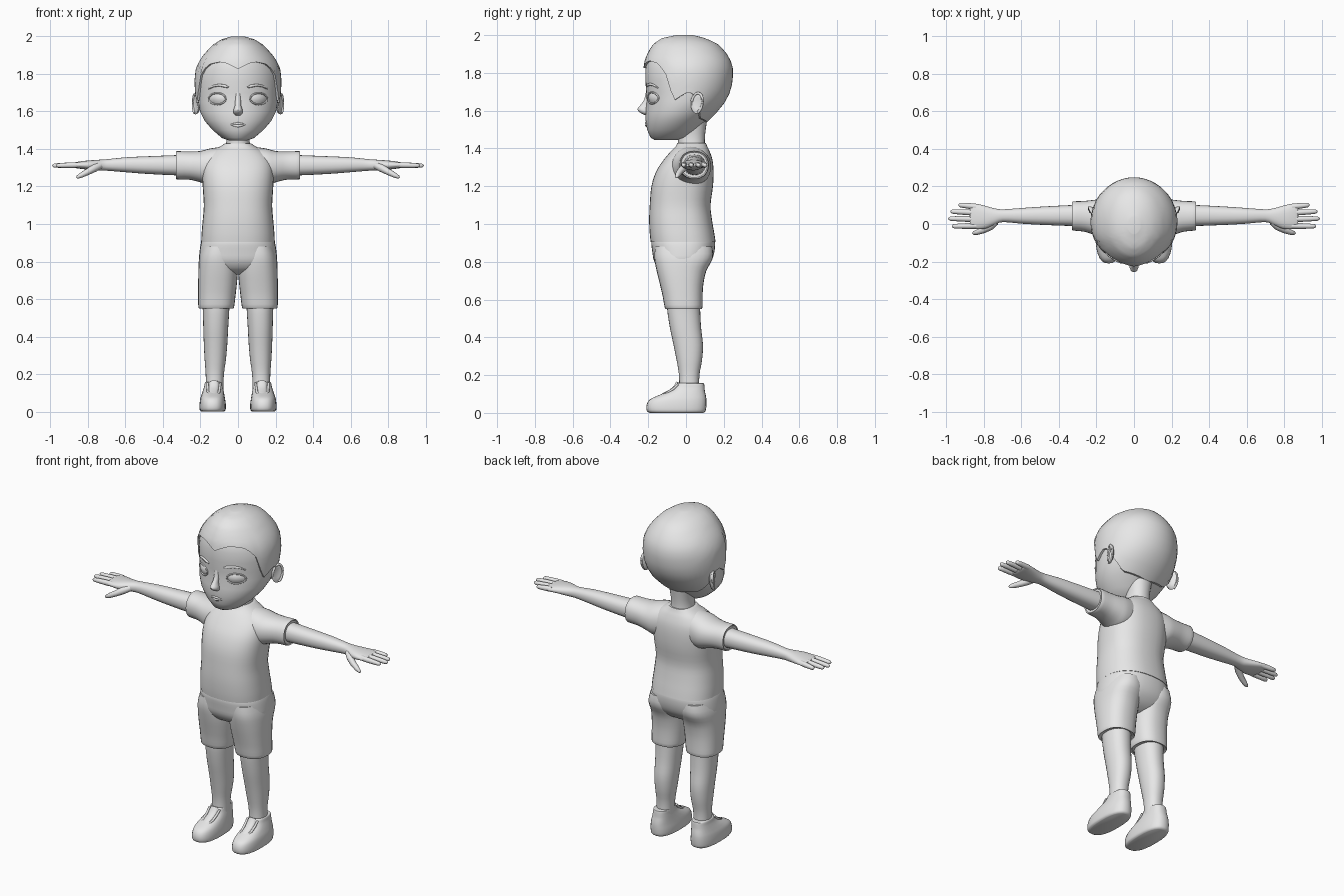
import bpy, bmesh, math
from mathutils import Vector

grey = bpy.data.materials.new("plain_grey")
grey.diffuse_color = (0.8, 0.8, 0.8, 1)


def skin(name, rows, mirror=False, caps=(True, True), sharp=40):
    """Surface through closed rows of points, with optional end caps."""
    bm = bmesh.new()
    vs = [[bm.verts.new(p) for p in row] for row in rows]
    n = len(vs[0])
    for r, s in zip(vs, vs[1:]):
        for i in range(n):
            j = (i + 1) % n
            bm.faces.new((r[i], r[j], s[j], s[i]))
    if caps[0]:
        bm.faces.new(vs[0][::-1])
    if caps[1]:
        bm.faces.new(vs[-1])
    bmesh.ops.recalc_face_normals(bm, faces=bm.faces)
    for f in bm.faces:
        f.smooth = True
    for e in bm.edges:
        e.smooth = e.calc_face_angle(0) < math.radians(sharp)
    me = bpy.data.meshes.new(name)
    bm.to_mesh(me)
    bm.free()
    me.materials.append(grey)
    ob = bpy.data.objects.new(name, me)
    bpy.context.collection.objects.link(ob)
    if mirror:
        ob.modifiers.new("mirror", 'MIRROR')
    return ob


def spline(rows, steps):
    """Smoothly resample a list of number tuples."""
    out = []
    for i in range(len(rows) - 1):
        p0, p1, p2, p3 = (rows[max(0, min(len(rows) - 1, i + k))] for k in (-1, 0, 1, 2))
        for s in range(steps):
            t = s / steps
            out.append(tuple(
                b + 0.5 * t * (c - a + t * (2 * a - 5 * b + 4 * c - d + t * (3 * (b - c) + d - a)))
                for a, b, c, d in zip(p0, p1, p2, p3)))
    return out + [rows[-1]]


def loft(name, rings, axis='z', n=28, e=2.2, steps=3, mirror=False):
    """Rings are (position, a0, a1, b0, b1): x,y bounds for z, or y,z bounds for x."""
    rows = []
    for t, a0, a1, b0, b1 in spline(rings, steps):
        row = []
        for i in range(n):
            c, s = math.cos(math.tau * i / n), math.sin(math.tau * i / n)
            a = (a0 + a1) / 2 + (a1 - a0) / 2 * math.copysign(abs(c) ** (2 / e), c)
            b = (b0 + b1) / 2 + (b1 - b0) / 2 * math.copysign(abs(s) ** (2 / e), s)
            row.append((a, b, t) if axis == 'z' else (t, a, b))
        rows.append(row)
    return skin(name, rows, mirror)


def tube(name, pts, n=10, mirror=True, flat=1.0):
    """Round tube through (x, y, z, radius) points."""
    rows = []
    for i, p in enumerate(pts):
        d = Vector(pts[min(i + 1, len(pts) - 1)][:3]) - Vector(pts[max(i - 1, 0)][:3])
        q = d.to_track_quat('Z', 'Y')
        rows.append([Vector(p[:3]) + q @ Vector((p[3] * math.cos(math.tau * k / n),
                     p[3] * flat * math.sin(math.tau * k / n), 0)) for k in range(n)])
    return skin(name, rows, mirror, sharp=60)


# Head: (height, half width, front, back)
HEAD = [(1.444, .045, -.165, -.05), (1.458, .085, -.188, .01), (1.50, .135, -.206, .06),
        (1.55, .178, -.214, .11), (1.60, .203, -.214, .163), (1.65, .213, -.208, .20),
        (1.70, .217, -.211, .225), (1.76, .22, -.215, .237), (1.82, .214, -.215, .236),
        (1.87, .19, -.205, .22), (1.91, .157, -.185, .19), (1.945, .122, -.16, .152),
        (1.973, .075, -.115, .09), (1.988, .02, -.04, .025)]


def head_ring(z):
    z = max(HEAD[0][0], min(HEAD[-1][0], z))
    for p, q in zip(HEAD, HEAD[1:]):
        if z <= q[0]:
            t = (z - p[0]) / (q[0] - p[0])
            return [a + (b - a) * t for a, b in zip(p, q)]


def surf(a, z, off=0.0):
    """Point on the head at angle a from the front."""
    _, w, f, b = head_ring(z)
    return Vector(((w + off) * math.sin(a), (f + b) / 2 - ((b - f) / 2 + off) * math.cos(a), z))


def face_point(x, z, off=0.0):
    return surf(math.asin(x / head_ring(z)[1]), z, off)


N = 48
ANG = [math.tau * i / N for i in range(N)]
skin("head", [[surf(a, h[0]) for a in ANG] for h in HEAD])

# Hair cap, its lower edge following the hairline
LINE = [(0, 1.825), (.22, 1.85), (.45, 1.865), (.84, 1.85), (1.06, 1.79), (1.2, 1.69),
        (1.35, 1.645), (1.5, 1.70), (1.72, 1.69), (1.98, 1.62), (2.3, 1.56), (3.15, 1.535)]


def hairline(a):
    a = min(a, math.tau - a)
    for (a0, z0), (a1, z1) in zip(LINE, LINE[1:]):
        if a <= a1:
            return z0 + (z1 - z0) * (a - a0) / (a1 - a0)


hair = [[surf(a, hairline(a), -.008) for a in ANG]]
for j in range(15):
    s = math.sin(j / 14 * math.pi / 2)
    row = []
    for a in ANG:
        z = hairline(a) + (1.988 - hairline(a)) * s
        row.append(surf(a, z, .012) + Vector((0, 0, .012 * s)))
    hair.append(row)
skin("hair", hair, caps=(False, True))

# Eyes, lids and brows
EX, EZ = .11, 1.667
skin("eye", [[face_point(EX + .043 * k * math.cos(t), EZ + .028 * k * math.sin(t), .009 * (1 - k * k))
              for t in ANG[::2]] for k in (1, .75, .5, .25, .05)], True, (False, True))
lid = [face_point(EX + .045 * math.cos(t), EZ + .03 * math.sin(t), .001) for t in ANG[::2] + [0]]
tube("eyelid", [(*p, .0045) for p in lid], 8)
brow = [(.05, 1.728, .004), (.07, 1.735, .008), (.10, 1.74, .007), (.13, 1.735, .006), (.155, 1.72, .003)]
tube("eyebrow", [(*face_point(x, z, .001), r) for x, z, r in brow], 8)

# Nose and lips
loft("nose", [(1.578, -.012, .012, -.222, -.19), (1.59, -.024, .024, -.243, -.19),
              (1.608, -.024, .024, -.257, -.19), (1.63, -.017, .017, -.241, -.19),
              (1.66, -.015, .015, -.221, -.19), (1.70, -.014, .014, -.212, -.19)], n=16, e=2)
for name, z, r in (("upper_lip", 1.536, .007), ("lower_lip", 1.522, .008)):
    tube(name, [(*face_point(x, z + (1.53 - z) * abs(x) / .042, -.001), r * k) for x, k in
                ((-.042, .2), (-.025, .7), (0, 1), (.025, .7), (.042, .2))], 10, False)

# Ears with a raised rim


def ear_point(u, v, w):
    """Ear frame: u backwards, v up, w outwards."""
    g = math.radians(24)
    return Vector((.222 + u * math.sin(g) + w * math.cos(g),
                   .06 + u * math.cos(g) - w * math.sin(g) + .12 * v, 1.64 + v))


skin("ear", [[ear_point(.036 * k * math.cos(t), .056 * k * math.sin(t) * (1 + .12 * math.cos(t)), w)
              for t in ANG[::2]] for k, w in ((.5, -.016), (.9, -.008), (1, .002), (.8, .006), (.5, .003), (.1, .002))],
     True)
tube("ear_rim", [(*ear_point(.032 * math.cos(t), .053 * math.sin(t), .005), .007)
                 for t in [math.radians(d) for d in range(-70, 171, 20)]], 8)

# Neck
loft("neck", [(1.36, -.075, .075, -.05, .11), (1.42, -.064, .064, -.042, .10),
              (1.48, -.062, .062, -.045, .102), (1.57, -.075, .075, -.045, .115)])

# Shirt body and sleeves
loft("shirt_body", [(.905, -.196, .196, -.187, .157), (.95, -.194, .194, -.192, .15),
                    (1.02, -.188, .188, -.195, .138), (1.10, -.182, .182, -.192, .13),
                    (1.20, -.188, .188, -.183, .143), (1.28, -.19, .19, -.157, .146),
                    (1.34, -.178, .178, -.118, .14), (1.385, -.14, .14, -.08, .125),
                    (1.41, -.10, .10, -.055, .113), (1.428, -.072, .072, -.047, .106)], n=36, e=2.4)
loft("sleeve", [(.08, -.07, .12, 1.21, 1.412), (.15, -.075, .132, 1.205, 1.402),
                (.20, -.062, .13, 1.222, 1.389), (.26, -.042, .123, 1.236, 1.386),
                (.326, -.034, .12, 1.238, 1.388), (.327, -.026, .112, 1.246, 1.38)],
     'x', e=2.2, mirror=True)

# Arm running into the palm
loft("arm", [(.24, -.012, .104, 1.258, 1.37), (.35, -.01, .10, 1.26, 1.366),
             (.50, -.004, .092, 1.268, 1.36), (.60, .002, .085, 1.276, 1.355),
             (.70, .01, .078, 1.284, 1.345), (.745, -.006, .084, 1.284, 1.342),
             (.79, -.024, .096, 1.288, 1.339), (.83, -.028, .106, 1.293, 1.335),
             (.865, -.025, .11, 1.298, 1.329), (.875, -.018, .104, 1.304, 1.324)],
     'x', 24, 2.3, mirror=True)

# Fingers and thumb
for name, y0, y1, tip in (("index_finger", -.01, -.012, .97), ("middle_finger", .026, .029, .99),
                          ("ring_finger", .06, .067, .978), ("little_finger", .092, .102, .935)):
    pts = []
    for t, r in ((0, .015), (.35, .0155), (.7, .0135), (.9, .012), (.97, .008), (1, .003)):
        pts.append((.84 + (tip - .84) * t, y0 + (y1 - y0) * t, 1.315 - .004 * t, r))
    tube(name, pts)
tube("thumb", [(.735, .012, 1.312, .018), (.765, -.012, 1.298, .021), (.80, -.032, 1.278, .017),
               (.835, -.044, 1.26, .014), (.855, -.049, 1.25, .009), (.861, -.05, 1.247, .003)])

# Shorts: seat and two legs
loft("shorts_seat", [(.92, -.188, .188, -.178, .148), (.90, -.197, .197, -.184, .154),
                     (.85, -.205, .205, -.178, .15), (.80, -.205, .205, -.168, .132),
                     (.755, -.17, .17, -.135, .09), (.73, -.10, .10, -.08, .04)], n=36, e=2.4)
loft("shorts_leg", [(.88, .015, .19, -.165, .14), (.82, .005, .207, -.168, .142),
                    (.75, .001, .211, -.155, .107), (.68, .006, .212, -.138, .092),
                    (.62, .013, .212, -.124, .088), (.556, .021, .211, -.112, .087),
                    (.555, .03, .202, -.103, .078)], e=2.4, mirror=True)

# Bare legs
loft("leg", [(.62, .045, .195, -.10, .075), (.55, .046, .188, -.10, .075),
             (.45, .052, .185, -.085, .08), (.36, .057, .182, -.066, .09),
             (.28, .064, .178, -.05, .085), (.20, .075, .172, -.037, .071),
             (.12, .078, .172, -.036, .07)], mirror=True)

# Shoes with a tongue and side flaps
loft("shoe", [(0, .076, .194, -.19, .092), (.01, .066, .204, -.207, .104), (.04, .065, .205, -.209, .108),
              (.07, .069, .201, -.193, .108), (.092, .073, .194, -.148, .105),
              (.115, .077, .186, -.092, .10), (.135, .08, .18, -.062, .098),
              (.155, .082, .176, -.047, .095), (.157, .09, .168, -.038, .085)], e=2.5, mirror=True)
tube("shoe_tongue", [(.13, -.145, .085, .012), (.13, -.115, .098, .024), (.129, -.08, .115, .025),
                     (.128, -.055, .138, .026), (.128, -.043, .162, .022)], 12, flat=.4)
for name, s in (("inner_flap", -1), ("outer_flap", 1)):
    tube(name, [(.13 + s * .018, -.14, .088, .005), (.13 + s * .03, -.1, .106, .007),
                (.129 + s * .032, -.066, .128, .007), (.128 + s * .034, -.042, .152, .006)], 8)
